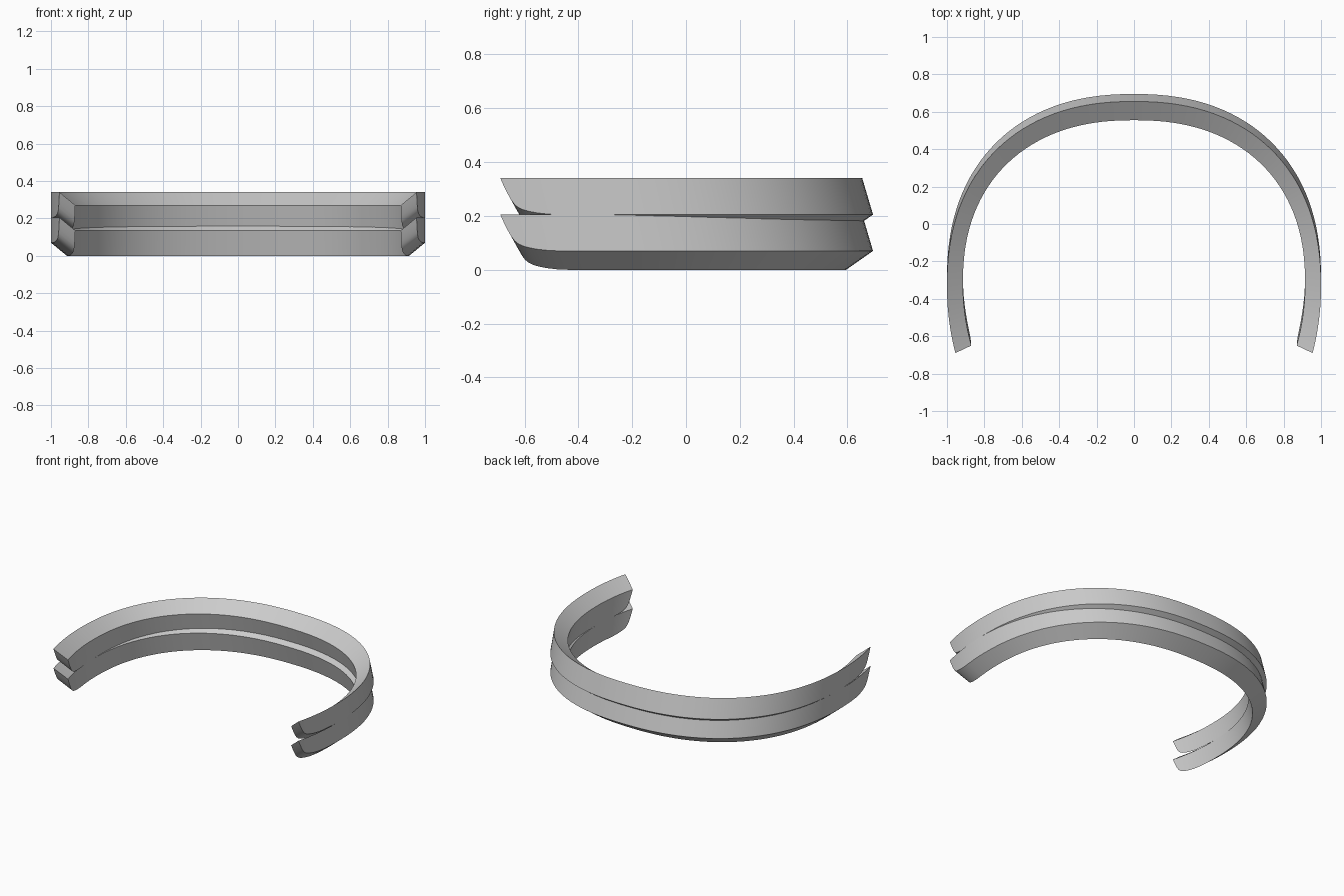
import bpy, bmesh, math

if "Cube" in bpy.data.objects:
    bpy.data.objects.remove(bpy.data.objects["Cube"])

RISE = 0.135   # band height, also the stacking step
LEAN = -0.04   # the top edge sits slightly forward of the bottom edge
N = 2.28       # squareness of the arch
TIP = [(0, 1), (0.004, 0.8), (0.01, 0.58), (0.016, 0.41), (0.024, 0.28), (0.036, 0.19),
       (0.05, 0.135), (0.07, 0.09), (0.10, 0.045), (0.14, 0.012), (0.18, 0)]


def arch(t, a, b, cy):
    x = a * math.sin(t) ** (2 / N)
    y = cy + b * max(math.cos(t), 0) ** (2 / N)
    return x, y


def half_stations():
    """(outer xy, inner xy, underside lift) from back centre to the right tip."""
    out = []
    n = 32
    for i in range(n + 1):
        t = math.pi / 2 * i / n
        if i == n:
            t = math.pi / 2
            out.append(((1, -0.30), (0.915, -0.28), 0))
        else:
            out.append((arch(t, 1, 0.995, -0.30), arch(t, 0.915, 0.875, -0.28), 0))
    tail = [(0.30, 0), (0.24, 0)] + TIP[::-1]
    for d, g in tail:
        u = 1 - d / 0.35
        out.append(((1 - 0.045 * u * u, -0.30 - 0.35 * u),
                    (0.915 - 0.045 * u * u, -0.28 - 0.33 * u), g))
    return out


def make_band(name, z0):
    half = half_stations()
    flip = [((-o[0], o[1]), (-i[0], i[1]), g) for o, i, g in half[:0:-1]]
    bm = bmesh.new()
    rings = []
    for o, i, g in flip + half:
        pts = []
        # slanted four-sided section: outer top, outer bottom, inner bottom, inner top
        for p, base, f in ((o, 0.07, 1), (o, 0.07, g), (i, 0, g), (i, 0, 1)):
            pts.append(bm.verts.new((p[0], p[1] + LEAN * f, z0 + base + RISE * f)))
        rings.append(pts)
    for a, b in zip(rings, rings[1:]):
        for k in range(4):
            m = (k + 1) % 4
            bm.faces.new((a[k], a[m], b[m], b[k]))
    bmesh.ops.remove_doubles(bm, verts=bm.verts, dist=1e-5)
    bmesh.ops.recalc_face_normals(bm, faces=bm.faces)
    me = bpy.data.meshes.new(name)
    bm.to_mesh(me)
    bm.free()
    ob = bpy.data.objects.new(name, me)
    bpy.context.collection.objects.link(ob)
    bpy.ops.object.select_all(action='DESELECT')
    ob.select_set(True)
    bpy.context.view_layer.objects.active = ob
    bpy.ops.object.shade_smooth_by_angle(angle=math.radians(35))


# two identical bands stacked
make_band("lower_band", 0)
make_band("upper_band", RISE)
